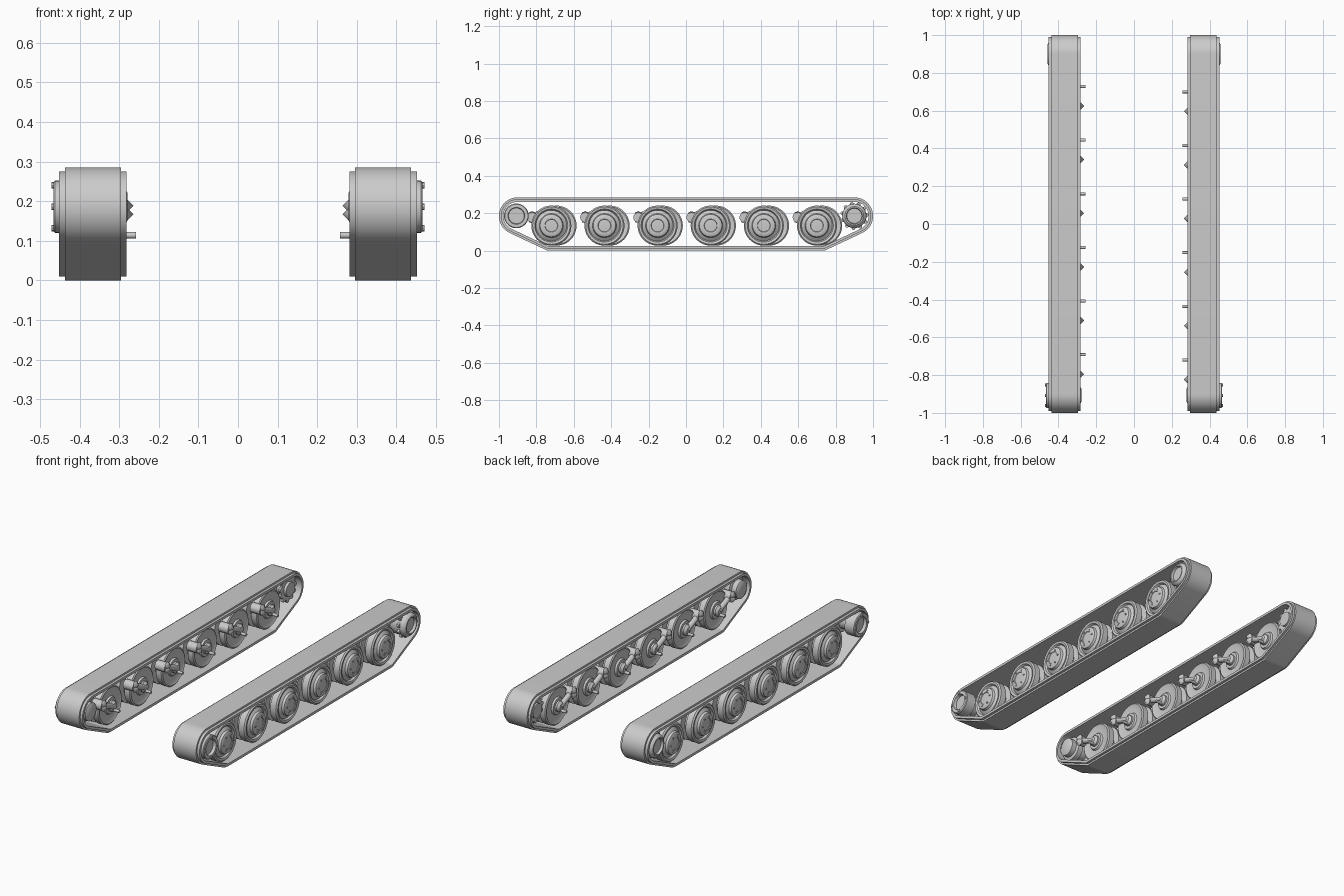
import bpy, bmesh
from math import sin, cos, pi, radians
from mathutils import Vector
from mathutils.geometry import convex_hull_2d

cube = bpy.data.objects.get("Cube")
if cube:
    bpy.data.objects.remove(cube)

grey = bpy.data.materials.new("plain_grey")
grey.use_nodes = True
colour = (0.6, 0.6, 0.6, 1)
grey.diffuse_color = colour
grey.node_tree.nodes["Principled BSDF"].inputs["Base Color"].default_value = colour


def finish(name, bm, smooth=True):
    bmesh.ops.recalc_face_normals(bm, faces=bm.faces)
    me = bpy.data.meshes.new(name)
    bm.to_mesh(me)
    bm.free()
    me.materials.append(grey)
    ob = bpy.data.objects.new(name, me)
    bpy.context.collection.objects.link(ob)
    if smooth:
        bpy.ops.object.select_all(action='DESELECT')
        bpy.context.view_layer.objects.active = ob
        ob.select_set(True)
        bpy.ops.object.shade_smooth_by_angle(angle=radians(35))
    return ob


def lathe(name, profile, side, y, z, sides=32):
    """Turn (x, radius) points round an axis parallel to x."""
    bm = bmesh.new()
    verts = [bm.verts.new((side * x, y, z + r)) for x, r in profile]
    edges = [bm.edges.new(pair) for pair in zip(verts, verts[1:])]
    bmesh.ops.spin(bm, geom=verts + edges, cent=(0, y, z), axis=(1, 0, 0),
                   angle=2 * pi, steps=sides, use_duplicate=False)
    bmesh.ops.remove_doubles(bm, verts=bm.verts, dist=0.0002)
    return finish(name, bm)


def rod(name, a, b, radius, sides=16):
    """Straight round bar between two points."""
    a, b = Vector(a), Vector(b)
    bm = bmesh.new()
    bmesh.ops.create_cone(bm, cap_ends=True, segments=sides, radius1=radius,
                          radius2=radius, depth=(b - a).length)
    turn = (b - a).to_track_quat('Z', 'Y').to_matrix()
    bmesh.ops.rotate(bm, verts=bm.verts, matrix=turn)
    bmesh.ops.translate(bm, verts=bm.verts, vec=(a + b) / 2)
    return finish(name, bm)


END_Y, END_Z, END_R = 0.9, 0.185, 0.1
LOW_Y, LOW_R = 0.73, 0.05


def belt_loop(inset):
    """Outline wrapped tightly round the two end circles and two lower corners."""
    pts = []
    for cy, cz, r in ((-END_Y, END_Z, END_R), (END_Y, END_Z, END_R),
                      (-LOW_Y, LOW_R, LOW_R), (LOW_Y, LOW_R, LOW_R)):
        for i in range(64):
            a = 2 * pi * i / 64
            pts.append(Vector((cy + (r - inset) * cos(a), cz + (r - inset) * sin(a))))
    return [pts[i] for i in convex_hull_2d(pts)]


def belt(name, side, x0, x1, outer, inner):
    bm = bmesh.new()
    rings = [[bm.verts.new((side * x, p.x, p.y)) for p in belt_loop(inset)]
             for x, inset in ((x0, outer), (x1, outer), (x1, inner), (x0, inner))]
    # The offset loops share the same tangent points, so they pair up directly
    for a, b in zip(rings, rings[1:] + rings[:1]):
        n = len(a)
        for i in range(n):
            j = (i + 1) % n
            bm.faces.new((a[i], a[j], b[j], b[i]))
    return finish(name, bm)


def gear(name, side, x0, x1, y, z, root, tip, teeth):
    bm = bmesh.new()
    loop = []
    for i in range(teeth * 4):
        a = 2 * pi * i / (teeth * 4)
        r = tip if i % 4 < 2 else root
        loop.append(bm.verts.new((side * x0, y + r * cos(a), z + r * sin(a))))
    face = bm.faces.new(loop)
    new = bmesh.ops.extrude_face_region(bm, geom=[face])["geom"]
    moved = [v for v in new if isinstance(v, bmesh.types.BMVert)]
    bmesh.ops.translate(bm, verts=moved, vec=(side * (x1 - x0), 0, 0))
    return finish(name, bm, smooth=False)


# Road wheel section: inner disc, groove, outer disc, dished face and raised hub
wheel = [(0.31, 0), (0.31, 0.045), (0.32, 0.05), (0.32, 0.09), (0.315, 0.1),
         (0.32, 0.107), (0.352, 0.107), (0.357, 0.075), (0.378, 0.075),
         (0.383, 0.107), (0.418, 0.107), (0.425, 0.1), (0.422, 0.088),
         (0.412, 0.082), (0.425, 0.064), (0.438, 0.06), (0.443, 0.05),
         (0.443, 0.035), (0.44, 0.033), (0.442, 0)]
# Front idler: inner cap, drum, flange and recessed centre
idler = [(0.279, 0), (0.279, 0.035), (0.287, 0.05), (0.315, 0.05), (0.32, 0.066),
         (0.35, 0.066), (0.355, 0.045), (0.4, 0.045), (0.405, 0.066),
         (0.462, 0.066), (0.466, 0.062), (0.466, 0.045), (0.45, 0.042), (0.45, 0)]
# Rear hub: rounded rim round a recessed centre
rear_hub = [(0.3, 0), (0.3, 0.04), (0.36, 0.04), (0.365, 0.062), (0.44, 0.065),
            (0.452, 0.06), (0.459, 0.05), (0.459, 0.043), (0.445, 0.04), (0.445, 0)]

for side, tag in ((1, "left"), (-1, "right")):
    # Track: narrow tread over a wider carrier band
    belt(f"{tag}_tread", side, 0.296, 0.437, 0, 0.011)
    belt(f"{tag}_track_band", side, 0.282, 0.452, 0.01, 0.024)

    # Front idler with four bolts
    fy, ez = -0.907, 0.186
    lathe(f"{tag}_front_idler", idler, side, fy, ez)
    for k in range(4):
        by, bz = fy + 0.054 * cos(k * pi / 2), ez + 0.054 * sin(k * pi / 2)
        rod(f"{tag}_idler_bolt", (side * 0.46, by, bz), (side * 0.471, by, bz), 0.008, 8)

    # Rear sprocket with toothed plates
    ry = 0.9
    lathe(f"{tag}_rear_hub", rear_hub, side, ry, ez)
    for x in (0.315, 0.415):
        gear(f"{tag}_sprocket", side, x, x + 0.014, ry, ez, 0.063, 0.075, 11)

    # Road wheels, staggered between the two sides, each on a swing arm
    for i in range(6):
        y = -0.72 + 0.284 * i + (0 if side > 0 else 0.028)
        z, py, pz = 0.134, y - 0.103, 0.178
        lathe(f"{tag}_road_wheel", wheel, side, y, z, 40)
        for k in range(6):
            a = k * pi / 3
            by, bz = y + 0.043 * cos(a), z + 0.043 * sin(a)
            rod(f"{tag}_wheel_bolt", (side * 0.44, by, bz), (side * 0.447, by, bz), 0.005, 6)
        lathe(f"{tag}_axle_cap", [(0.288, 0), (0.288, 0.018), (0.3, 0.03), (0.315, 0.03)],
              side, y, z, 24)
        rod(f"{tag}_swing_arm", (side * 0.3, y, z), (side * 0.3, py, pz), 0.015)
        rod(f"{tag}_arm_pivot", (side * 0.284, py, pz), (side * 0.345, py, pz), 0.027, 20)
        rod(f"{tag}_axle_pin", (side * 0.258, y, 0.114), (side * 0.31, y, 0.114), 0.008)
        for dz in (-0.011, 0.011):
            lathe(f"{tag}_pivot_cone", [(0.264, 0), (0.286, 0.022)], side, py, pz + dz, 8)
